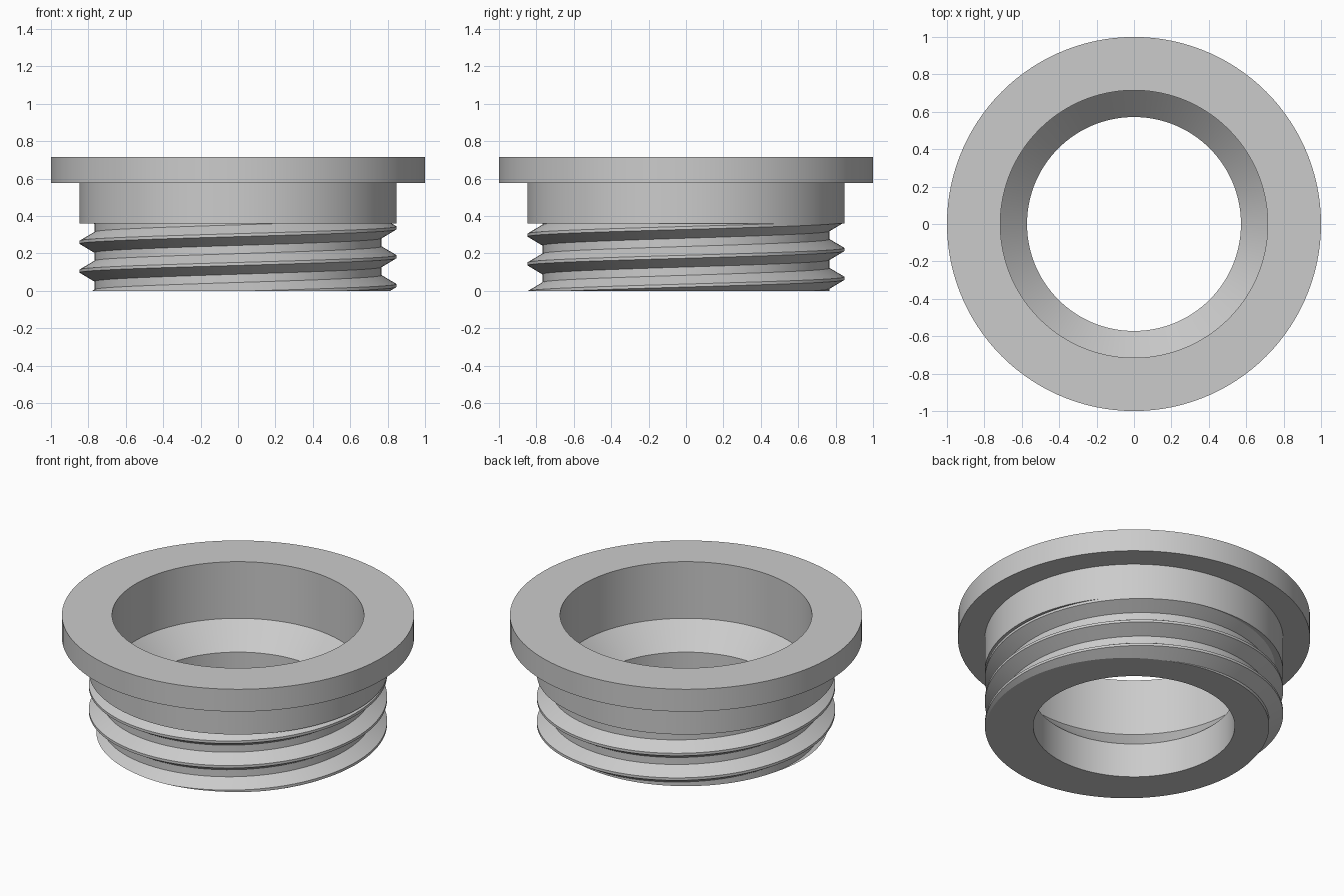
import bpy, bmesh, math

cube = bpy.data.objects.get("Cube")
if cube:
    bpy.data.objects.remove(cube)

SEG = 120
TOP, FLANGE_Z, COLLAR_Z, CONE_Z = 0.715, 0.575, 0.36, 0.215
R_FLANGE, R_COLLAR, R_ROOT, R_SEAT, R_BORE = 1.0, 0.847, 0.768, 0.715, 0.572
PITCH, START = 0.154, 0.028
CREST, ROOT = 0.008, 0.022  # half widths of the thread flats

grey = bpy.data.materials.new("plain grey")
grey.use_nodes = True
colour = (0.6, 0.6, 0.6, 1)
grey.diffuse_color = colour
grey.node_tree.nodes["Principled BSDF"].inputs["Base Color"].default_value = colour


def sweep(bm, profile, turns=1, lead=0.0, z0=0.0):
    """Turn an (r, z) profile around z, rising by lead per turn."""
    rings = []
    for i in range(SEG * turns + 1):
        a = math.tau * i / SEG
        dz = z0 + lead * i / SEG
        rings.append([bm.verts.new((r * math.cos(a), r * math.sin(a), z + dz))
                      for r, z in profile])
    for a, b in zip(rings, rings[1:]):
        for j in range(len(profile) - 1):
            bm.faces.new((a[j], b[j], b[j + 1], a[j + 1]))


bm = bmesh.new()

# Helical thread, trimmed flat at the base and under the collar
half = PITCH / 2
sweep(bm, [(R_ROOT, -half), (R_ROOT, ROOT - half), (R_COLLAR, -CREST),
           (R_COLLAR, CREST), (R_ROOT, half - ROOT), (R_ROOT, half)],
      turns=5, lead=PITCH, z0=START - 2 * PITCH)
bmesh.ops.remove_doubles(bm, verts=bm.verts, dist=1e-5)
for z, n in ((0, -1), (COLLAR_Z, 1)):
    bmesh.ops.bisect_plane(bm, geom=bm.verts[:] + bm.edges[:] + bm.faces[:],
                           plane_co=(0, 0, z), plane_no=(0, 0, n),
                           clear_outer=True)

# Collar, flange and stepped bore
sweep(bm, [(R_SEAT + 0.01, COLLAR_Z), (R_COLLAR, COLLAR_Z),
           (R_COLLAR, FLANGE_Z), (R_FLANGE, FLANGE_Z), (R_FLANGE, TOP),
           (R_SEAT, TOP), (R_SEAT, COLLAR_Z), (R_BORE, CONE_Z), (R_BORE, 0)])
bmesh.ops.remove_doubles(bm, verts=bm.verts, dist=1e-5)

# Flat base between the thread and the bore
rim = [e for e in bm.edges
       if e.is_boundary and all(abs(v.co.z) < 1e-4 for v in e.verts)]
bmesh.ops.triangle_fill(bm, edges=rim, use_beauty=True, normal=(0, 0, -1))
bmesh.ops.recalc_face_normals(bm, faces=bm.faces)

mesh = bpy.data.meshes.new("threaded_collar")
bm.to_mesh(mesh)
bm.free()
mesh.materials.append(grey)
obj = bpy.data.objects.new("threaded_collar", mesh)
bpy.context.collection.objects.link(obj)
bpy.context.view_layer.objects.active = obj
obj.select_set(True)
bpy.ops.object.shade_smooth_by_angle(angle=math.radians(25))
